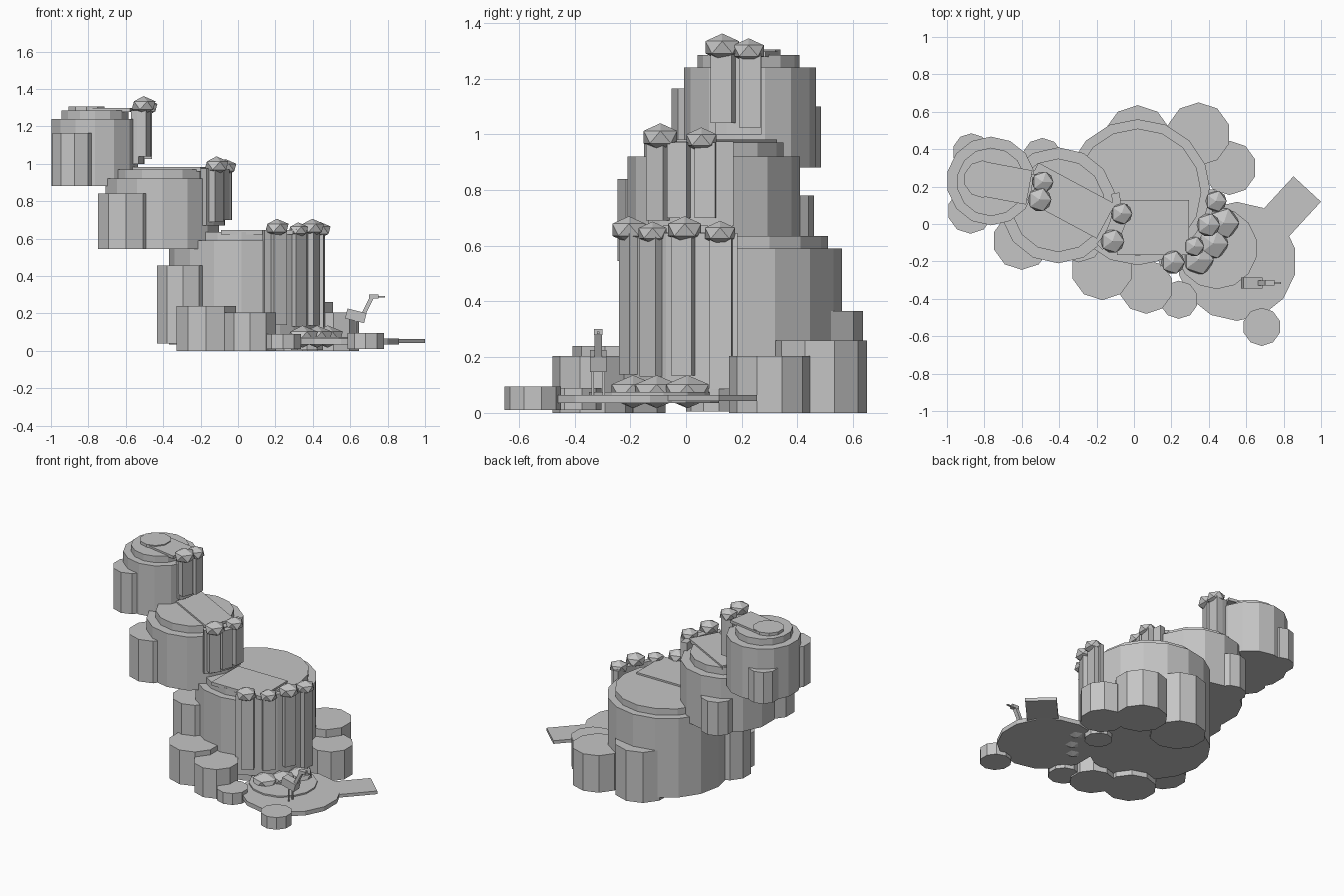
import bpy, math
from mathutils import Vector

stone = bpy.data.materials.new("stone_grey")
stone.diffuse_color = (0.56, 0.56, 0.56, 1)


def finish(name):
    ob = bpy.context.object
    ob.name = name
    ob.data.materials.append(stone)
    return ob


def disc(name, x, y, r, z0, z1, sides=10):
    bpy.ops.mesh.primitive_cylinder_add(vertices=sides, radius=r, depth=z1 - z0,
                                        location=(x, y, (z0 + z1) / 2))
    return finish(name)


def box(name, loc, size, rot=(0, 0, 0)):
    bpy.ops.mesh.primitive_cube_add(size=1, location=loc, rotation=rot)
    bpy.context.object.scale = size
    return finish(name)


def bar(name, a, b, width, thick):
    # Box running from a to b
    a, b = Vector(a), Vector(b)
    d = b - a
    ob = box(name, (a + b) / 2, (d.length, width, thick))
    ob.rotation_euler = (0, -math.asin(d.z / d.length), math.atan2(d.y, d.x))
    return ob


def foam(name, x, y, z, r, flat):
    bpy.ops.mesh.primitive_ico_sphere_add(subdivisions=1, radius=r * 1.06, location=(x, y, z))
    bpy.context.object.scale.z = flat
    return finish(name)


def sheet(name, cx, cy, r0, r1, a0, a1, z0, z1, n=6):
    # Curved slab of water against the cliff wall
    verts, faces = [], []
    for i in range(n + 1):
        a = math.radians(a0 + (a1 - a0) * i / n)
        for r, z in ((r0, z0), (r1, z0), (r1, z1), (r0, z1)):
            verts.append((cx + r * math.cos(a), cy + r * math.sin(a), z))
    for i in range(n):
        for k in range(4):
            p, q = i * 4 + k, i * 4 + (k + 1) % 4
            faces.append((p, p + 4, q + 4, q))
    faces += [(0, 1, 2, 3), (n * 4 + 3, n * 4 + 2, n * 4 + 1, n * 4)]
    me = bpy.data.meshes.new(name)
    me.from_pydata(verts, [], faces)
    ob = bpy.data.objects.new(name, me)
    bpy.context.collection.objects.link(ob)
    me.materials.append(stone)


def columns(name, cx, cy, r, spans, z1, width):
    # Each span is an angle and a bottom height
    for a, z0 in spans:
        t = math.radians(a)
        box(name, (cx + r * math.cos(t), cy + r * math.sin(t), (z0 + z1) / 2),
            (0.05, width, z1 - z0), (0, 0, t))


# Cliff tiers with stepped caps
disc("lower_cliff", 0.02, 0.17, 0.39, 0.035, 0.59, 16)
disc("lower_cap", 0.02, 0.17, 0.34, 0.59, 0.635, 16)
disc("middle_cliff", -0.405, 0.10, 0.31, 0.545, 0.92, 14)
disc("middle_cap", -0.405, 0.10, 0.25, 0.92, 0.97, 14)
disc("upper_cliff", -0.765, 0.23, 0.237, 0.88, 1.24, 14)
disc("upper_cap", -0.765, 0.225, 0.183, 1.24, 1.285, 14)
disc("spring_pool", -0.81, 0.24, 0.1, 1.28, 1.305, 10)

# Rocks: x, y, radius, bottom, top
for x, y, r, z0, z1 in (
        (0.02, 0.455, 0.18, 0.01, 0.365), (0.345, 0.48, 0.17, 0, 0.26),
        (0.51, 0.30, 0.145, 0, 0.205), (-0.17, -0.24, 0.167, 0, 0.24),
        (0.065, -0.335, 0.145, 0, 0.205), (0.24, -0.405, 0.102, 0.01, 0.09),
        (0.683, -0.55, 0.102, 0.01, 0.095), (0.37, 0.09, 0.09, 0.005, 0.09),
        (-0.295, -0.06, 0.145, 0.04, 0.455),
        (-0.6, -0.09, 0.155, 0.545, 0.84), (-0.49, 0.35, 0.11, 0.545, 0.78),
        (-0.875, 0.07, 0.122, 0.88, 1.165), (-0.87, 0.385, 0.1, 0.88, 1.10)):
    disc("rock", x, y, r, z0, z1)

# Streams across the tier tops
bar("upper_stream", (-0.8, 0.24, 1.288), (-0.56, 0.195, 1.288), 0.185, 0.02)
bar("middle_stream", (-0.56, 0.235, 0.97), (-0.15, 0.015, 0.97), 0.21, 0.024)
bar("lower_stream", (-0.09, -0.018, 0.635), (0.295, -0.018, 0.635), 0.295, 0.024)

# Falls
sheet("lower_fall", 0.02, 0.17, 0.38, 0.415, -73, 2, 0.085, 0.645)
columns("lower_fall_column", 0.02, 0.17, 0.418,
        ((-62, 0.137), (-44, 0.13), (-25, 0.135), (-6, 0.085)), 0.65, 0.08)
sheet("middle_fall", -0.405, 0.10, 0.29, 0.335, -45, 12, 0.67, 0.975)
columns("middle_fall_column", -0.405, 0.10, 0.347,
        ((-35, 0.69), (-21, 0.7), (-5, 0.7)), 0.97, 0.075)
sheet("upper_fall", -0.765, 0.23, 0.22, 0.265, -28, 9, 1.0, 1.285, 4)
columns("upper_fall_column", -0.765, 0.23, 0.28, ((-20, 1.04), (0, 1.025)), 1.29, 0.08)

# Foam at the fall tops, and splashes at the foot
for x, y, z, r in (
        (0.208, -0.205, 0.657, 0.066), (0.322, -0.12, 0.645, 0.056),
        (0.397, -0.005, 0.657, 0.066), (0.438, 0.122, 0.645, 0.06),
        (-0.115, -0.092, 0.99, 0.067), (-0.066, 0.055, 0.98, 0.06),
        (-0.505, 0.13, 1.312, 0.067), (-0.488, 0.225, 1.3, 0.06)):
    foam("foam", x, y, z, r, 0.7)
for x, y in ((0.48, 0.005), (0.423, -0.105), (0.345, -0.19)):
    foam("splash", x, y, 0.076, 0.085, 0.66)

# Plunge pool and outflow
disc("pool", 0.55, -0.2, 0.318, 0.035, 0.065, 14)
disc("pool_ripple", 0.442, -0.13, 0.218, 0.05, 0.075, 14)
bar("outflow", (0.62, -0.145, 0.053), (0.926, 0.187, 0.053), 0.2, 0.022)

# Wading bird
y = -0.315
box("bird_body", (0.63, y, 0.187), (0.105, 0.06, 0.055), (0, math.radians(14), 0))
bar("bird_neck", (0.67, y, 0.195), (0.715, y, 0.285), 0.028, 0.022)
box("bird_head", (0.725, y, 0.29), (0.05, 0.03, 0.022))
box("bird_beak", (0.765, y, 0.288), (0.04, 0.01, 0.008))
for s in (-1, 1):
    box("bird_leg", (0.63, y + s * 0.02, 0.115), (0.008, 0.008, 0.1))
